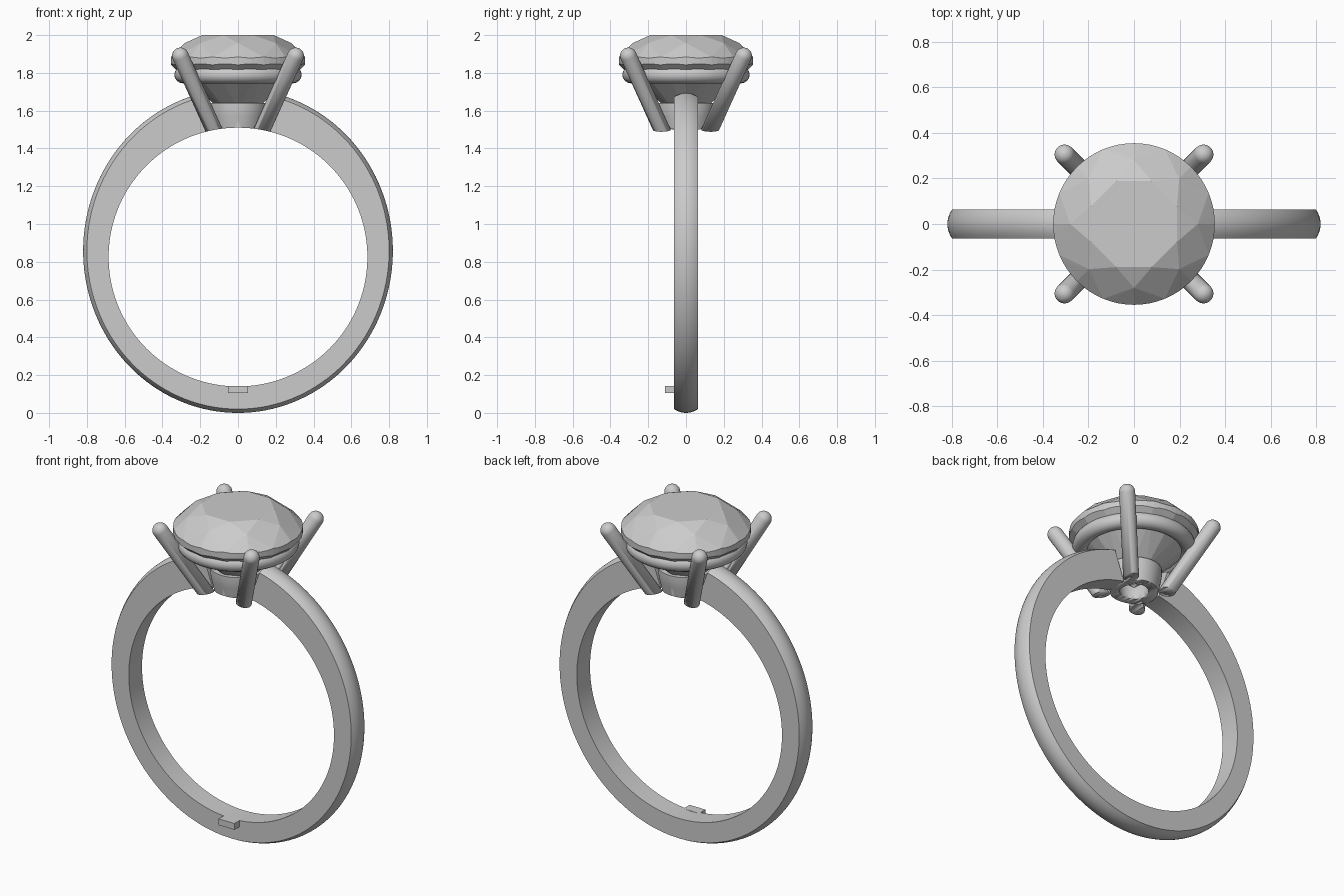
import bpy, bmesh
from math import sin, cos, pi, sqrt, radians
from mathutils import Vector

if "Cube" in bpy.data.objects:
    bpy.data.objects.remove(bpy.data.objects["Cube"])

HOLE_Z, HOLE_R = 0.825, 0.685


def finish(name, bm, smooth=True):
    bmesh.ops.recalc_face_normals(bm, faces=bm.faces)
    me = bpy.data.meshes.new(name)
    bm.to_mesh(me)
    bm.free()
    ob = bpy.data.objects.new(name, me)
    bpy.context.collection.objects.link(ob)
    if smooth:
        bpy.ops.object.select_all(action='DESELECT')
        ob.select_set(True)
        bpy.context.view_layer.objects.active = ob
        bpy.ops.object.shade_smooth_by_angle(angle=radians(35))
    return ob


def lathe(name, profile, closed=False, segs=48):
    """Spin (radius, z) points round z; open profiles are capped at the ends."""
    bm = bmesh.new()
    rings = [[bm.verts.new((r * cos(2 * pi * i / segs), r * sin(2 * pi * i / segs), z))
              for i in range(segs)] for r, z in profile]
    pairs = list(zip(rings, rings[1:])) + ([(rings[-1], rings[0])] if closed else [])
    for a, b in pairs:
        for i in range(segs):
            j = (i + 1) % segs
            bm.faces.new((a[i], a[j], b[j], b[i]))
    if not closed:
        bm.faces.new(rings[0])
        bm.faces.new(rings[-1])
    return finish(name, bm)


# Shank: domed section swept round the finger hole, open under the head
bm = bmesh.new()
N, W, D = 128, 0.063, 10
sections = []
for k in range(N + 1):
    s = 1 - 2 * k / N
    ai, ao = s * (pi - radians(10.5)), s * (pi - radians(13.5))
    sec = [bm.verts.new((HOLE_R * sin(ai), y, HOLE_Z - HOLE_R * cos(ai))) for y in (W, -W)]
    for d in range(D + 1):
        u = -1 + 2 * d / D
        drop = 0.02 * u * u
        sec.append(bm.verts.new(((0.82 - drop) * sin(ao), W * u,
                                 0.858 - (0.858 - drop) * cos(ao))))
    sections.append(sec)
for a, b in zip(sections, sections[1:]):
    for i in range(len(a)):
        j = (i + 1) % len(a)
        bm.faces.new((a[i], a[j], b[j], b[i]))
bm.faces.new(sections[0])
bm.faces.new(sections[-1])
finish("shank", bm)

# Finger hole cutter trims the underside of the head
cutter = lathe("finger_hole_cutter", [(HOLE_R, -0.5), (HOLE_R, 0.5)], segs=128)
cutter.rotation_euler.x = pi / 2
cutter.location.z = HOLE_Z
cutter.hide_render = True
cutter.display_type = 'WIRE'


def trim(ob):
    m = ob.modifiers.new("finger_hole", 'BOOLEAN')
    m.operation, m.object, m.solver = 'DIFFERENCE', cutter, 'EXACT'


# Collar under the stone
trim(lathe("collar", [(0.08, 1.44), (0.12, 1.44), (0.133, 1.51), (0.147, 1.57), (0.153, 1.61),
                      (0.153, 1.64), (0.12, 1.64), (0.08, 1.56)], closed=True))

# Gallery ring below the girdle
lathe("gallery_ring", [(0.292 + 0.045 * cos(t * pi / 8), 1.79 + 0.045 * sin(t * pi / 8))
                       for t in range(16)], closed=True, segs=64)

# Four splayed round prongs with domed tips
PR = 0.044
for n, (sx, sy) in enumerate([(1, 1), (-1, 1), (-1, -1), (1, -1)]):
    foot = Vector((0.092 * sx, 0.092 * sy, 1.42))
    tip = Vector((0.305 * sx, 0.305 * sy, 1.89))
    axis = tip - foot
    L = axis.length
    prof = [(PR, 0)] + [(PR * cos(t * pi / 14), L + PR * sin(t * pi / 14)) for t in range(7)]
    p = lathe(f"prong_{n + 1}", prof, segs=24)
    p.rotation_euler = axis.to_track_quat('Z', 'Y').to_euler()
    p.location = foot
    trim(p)

# Round brilliant stone, flat facets
GR, TOP, GZ1, GZ0, CULET = 0.355, 2.0, 1.885, 1.842, 1.53
TR, SR, LR = 0.205, 0.28, 0.10
bm = bmesh.new()


def ring(n, r, z, off=0.0):
    return [bm.verts.new((r * cos(2 * pi * i / n + off), r * sin(2 * pi * i / n + off), z))
            for i in range(n)]


G = 64
c = cos(pi / 8)
table = ring(8, TR, TOP, pi / 8)
star = ring(8, SR, TOP - (TOP - GZ1) * (SR * c - TR) / (GR - TR))
upper, lower = ring(G, GR, GZ1), ring(G, GR, GZ0)
pav = ring(8, LR, CULET + (GZ0 - CULET) * LR * c / GR)
culet = bm.verts.new((0, 0, CULET))
for i in range(G):                       # scalloped girdle edges
    dip = 0.006 * abs(sin(8 * 2 * pi * i / G))
    upper[i].co.z -= dip
    lower[i].co.z += dip
bm.faces.new(table)
for k in range(8):
    nx, g = (k + 1) % 8, 8 * k + 4
    bm.faces.new((table[k - 1], star[k], table[k]))
    bm.faces.new((table[k], star[k], upper[g], star[nx]))
    bm.faces.new((culet, pav[k], lower[g], pav[nx]))
    for i in range(8 * k - 4, 8 * k + 4):
        a, b = i % G, (i + 1) % G
        bm.faces.new((star[k], upper[a], upper[b]))
        bm.faces.new((pav[k], lower[a], lower[b]))
        bm.faces.new((upper[a], upper[b], lower[b], lower[a]))
finish("stone", bm, smooth=False)

# Small tab at the bottom of the shank
bm = bmesh.new()
bmesh.ops.create_cube(bm, size=1)
for v in bm.verts:
    v.co = (v.co.x * 0.106, -0.08 + v.co.y * 0.06, 0.123 + v.co.z * 0.038)
finish("tab", bm, smooth=False)
